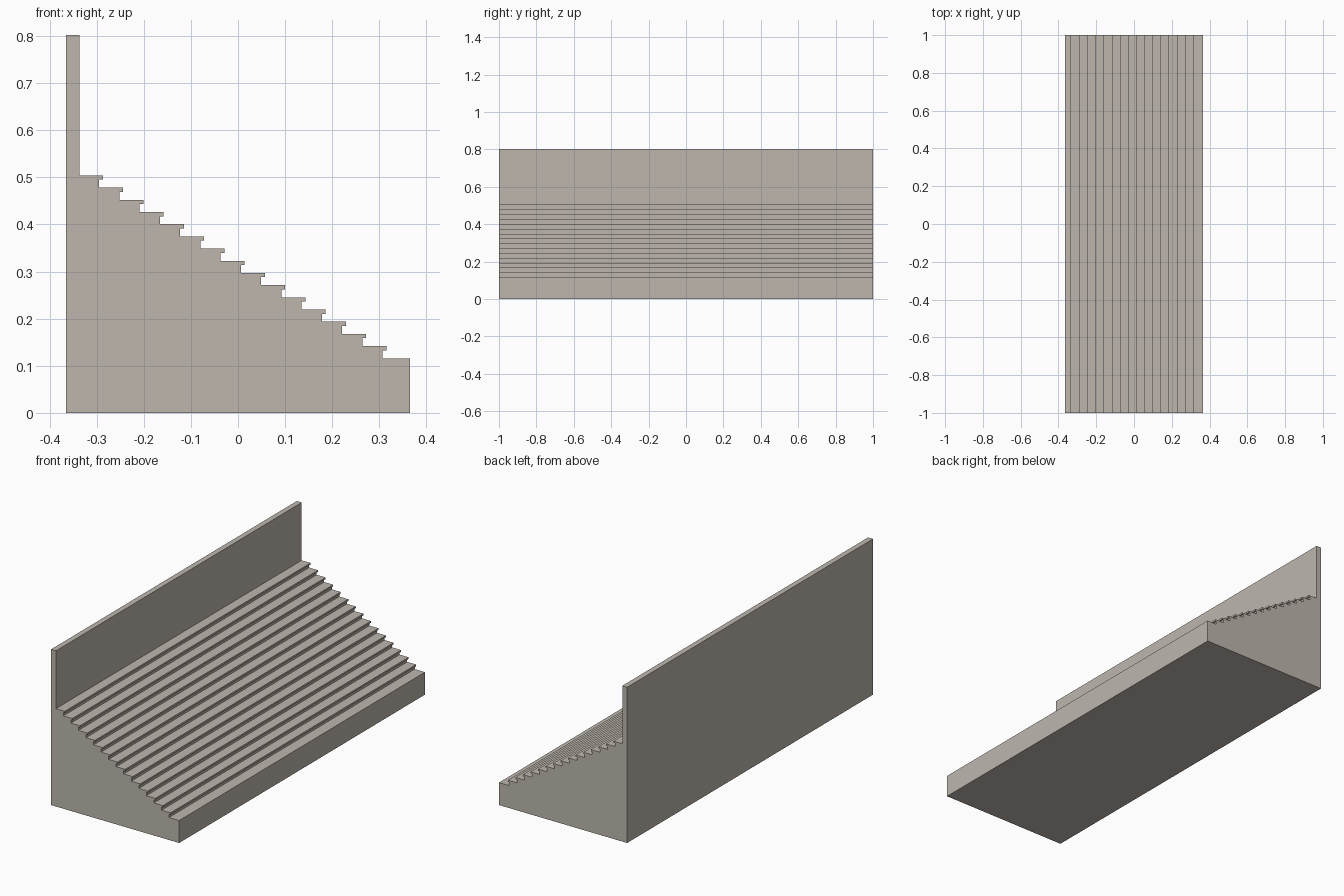
import bpy
import bmesh

if "Cube" in bpy.data.objects:
    bpy.data.objects.remove(bpy.data.objects["Cube"])

# Overall sizes
HALF_X, HALF_Y, HEIGHT = 0.365, 1.0, 0.802
WALL_X = -0.337                        # inner face of the back wall
STEPS, RISE, RUN = 15, 0.02587, 0.043  # overhanging steps above the lowest tread
TOP_Z, NOSE_X = 0.504, -0.287          # highest tread and its front edge
LIP, NOSE_THICK = 0.008, 0.009         # nosing overhang and thickness

stone = bpy.data.materials.new("warm grey stone")
stone.diffuse_color = (0.51, 0.47, 0.42, 1.0)
stone.use_nodes = True
stone.node_tree.nodes["Principled BSDF"].inputs["Base Color"].default_value = stone.diffuse_color


def extrude_profile(name, points, material):
    """Extrude an x-z outline along y."""
    bm = bmesh.new()
    face = bm.faces.new([bm.verts.new((x, -HALF_Y, z)) for x, z in points])
    result = bmesh.ops.extrude_face_region(bm, geom=[face])
    moved = [v for v in result["geom"] if isinstance(v, bmesh.types.BMVert)]
    bmesh.ops.translate(bm, verts=moved, vec=(0, 2 * HALF_Y, 0))
    bmesh.ops.recalc_face_normals(bm, faces=bm.faces)
    mesh = bpy.data.meshes.new(name)
    bm.to_mesh(mesh)
    bm.free()
    mesh.materials.append(material)
    obj = bpy.data.objects.new(name, mesh)
    bpy.context.collection.objects.link(obj)
    return obj


# Back wall and solid base outline
outline = [(-HALF_X, 0), (-HALF_X, HEIGHT), (WALL_X, HEIGHT), (WALL_X, TOP_Z)]

# Steps with overhanging nosings, from the top down
for i in range(STEPS):
    x, z = NOSE_X + i * RUN, TOP_Z - i * RISE
    outline += [(x, z), (x, z - NOSE_THICK),
                (x - LIP, z - NOSE_THICK), (x - LIP, z - RISE)]

# Lowest tread and front face
outline += [(HALF_X, TOP_Z - STEPS * RISE), (HALF_X, 0)]

extrude_profile("staircase", outline, stone)
